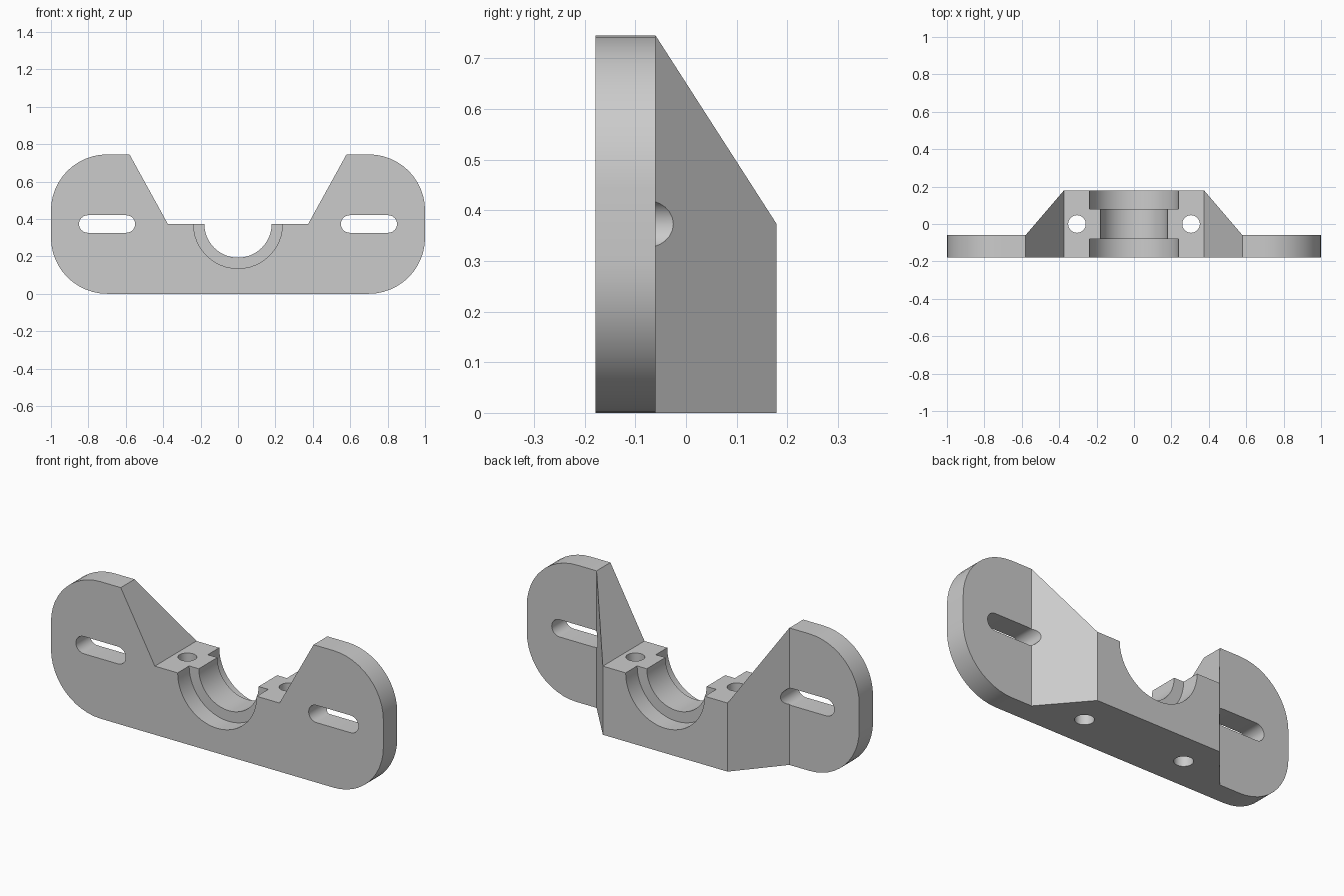
import bpy, bmesh, math
from mathutils import Matrix

cube = bpy.data.objects.get("Cube")
if cube:
    bpy.data.objects.remove(cube, do_unlink=True)

TOP, SEAT, HALF = 0.745, 0.373, 0.179   # ear height, saddle height, half depth
FACE, CORNER = -0.06, 0.3               # back of the flange, corner radius

grey = bpy.data.materials.new("plain grey")
grey.use_nodes = True
colour = (0.6, 0.6, 0.6, 1)
grey.diffuse_color = colour
grey.node_tree.nodes["Principled BSDF"].inputs["Base Color"].default_value = colour


def arc(cx, cy, r, start, end, steps=12):
    angles = [math.radians(start + (end - start) * i / steps) for i in range(steps + 1)]
    return [(cx + r * math.cos(a), cy + r * math.sin(a)) for a in angles]


def prism(name, points, axis, low, high):
    """Extrude a closed profile along y (points are x, z) or z (points are x, y)."""
    bm = bmesh.new()
    place = (lambda p: (p[0], low, p[1])) if axis == "y" else (lambda p: (p[0], p[1], low))
    face = bm.faces.new([bm.verts.new(place(p)) for p in points])
    moved = bmesh.ops.extrude_face_region(bm, geom=[face])["geom"]
    step = (0, high - low, 0) if axis == "y" else (0, 0, high - low)
    bmesh.ops.translate(bm, vec=step, verts=[v for v in moved if isinstance(v, bmesh.types.BMVert)])
    bmesh.ops.recalc_face_normals(bm, faces=bm.faces)
    mesh = bpy.data.meshes.new(name)
    bm.to_mesh(mesh)
    bm.free()
    mesh.materials.append(grey)
    obj = bpy.data.objects.new(name, mesh)
    bpy.context.collection.objects.link(obj)
    return obj


def combine(body, tool, operation="DIFFERENCE"):
    mod = body.modifiers.new(tool.name, "BOOLEAN")
    mod.operation, mod.solver, mod.object = operation, "EXACT", tool
    bpy.context.view_layer.objects.active = body
    bpy.ops.object.modifier_apply(modifier=mod.name)
    bpy.data.objects.remove(tool, do_unlink=True)


def mirrored(half):
    return half + [(-x, y) for x, y in reversed(half)]


# Front outline: rounded ears joined by a low saddle
outline = (arc(1 - CORNER, CORNER, CORNER, -90, 0)
           + arc(1 - CORNER, TOP - CORNER, CORNER, 0, 90)
           + [(0.58, TOP), (0.375, SEAT)])
bracket = prism("bearing_bracket", mirrored(outline), "y", -HALF, 0.3)

# Plan shape: thin flange with a tapered block behind the middle
plan = [(1.2, -0.4), (1.2, FACE), (0.58, FACE), (0.375, HALF)]
combine(bracket, prism("plan_shape", mirrored(plan), "z", -0.2, 1), "INTERSECT")

# Half-round bore, with a wider recess at each end
combine(bracket, prism("bore", arc(0, SEAT, 0.18, 0, 360, 48)[:-1], "y", -0.4, 0.4))
for side in (-1, 1):
    ends = sorted((side * 0.08, side * 0.4))
    combine(bracket, prism("recess", arc(0, SEAT, 0.238, 0, 360, 48)[:-1], "y", *ends))

# Mounting slots and vertical bolt holes
for side in (-1, 1):
    slot = (arc(side * 0.7 + 0.103, SEAT, 0.047, -90, 90)
            + arc(side * 0.7 - 0.103, SEAT, 0.047, 90, 270))
    combine(bracket, prism("slot", slot, "y", -0.4, 0.4))
    hole = arc(side * 0.305, 0, 0.047, 0, 360, 32)[:-1]
    combine(bracket, prism("bolt_hole", hole, "z", -0.2, 0.6))

# Smooth the curved walls and keep the edges crisp
bpy.ops.object.select_all(action="DESELECT")
bracket.select_set(True)
bpy.context.view_layer.objects.active = bracket
bpy.ops.object.shade_smooth_by_angle(angle=math.radians(30))
